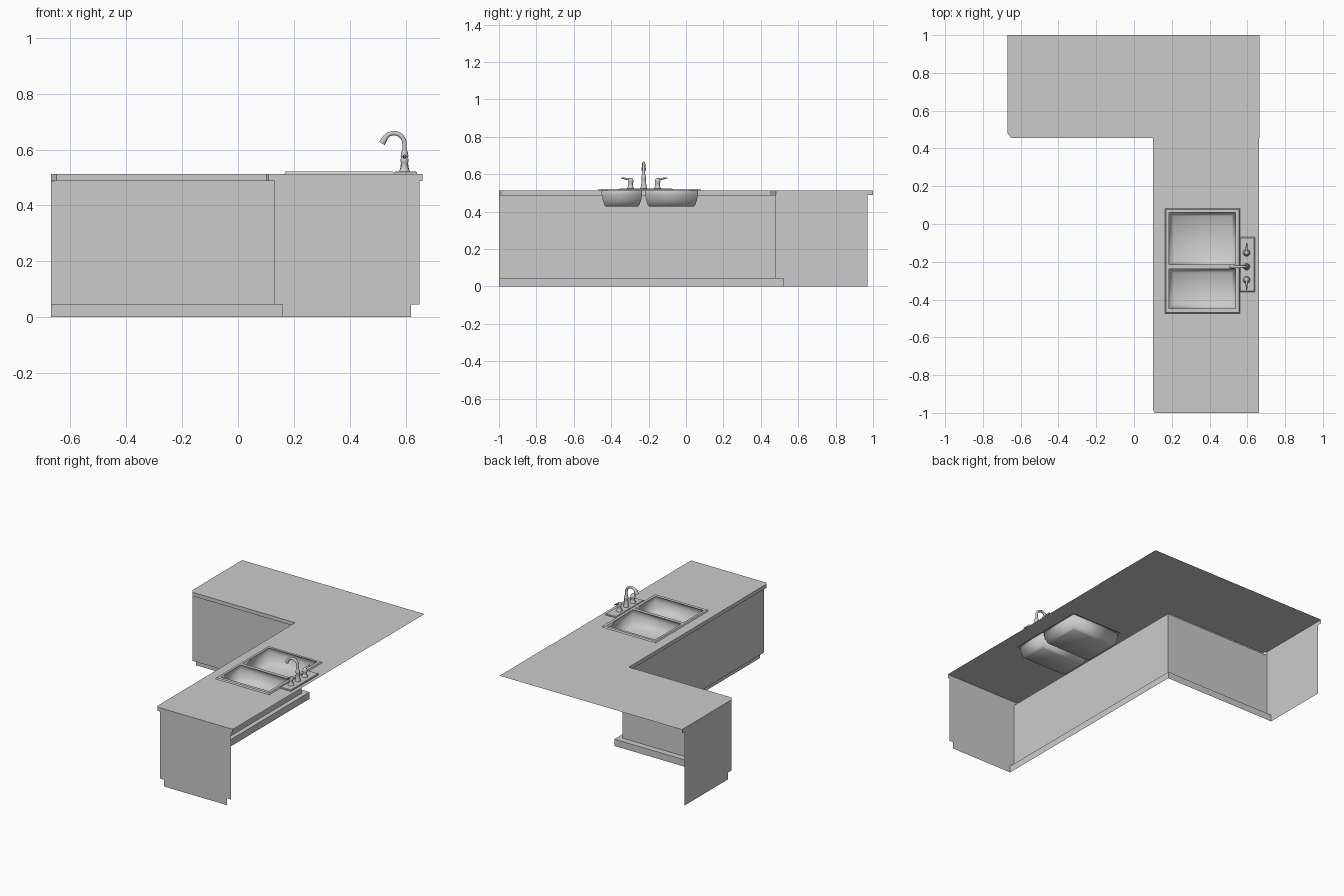
import bpy, bmesh, math
from mathutils import Vector

if "Cube" in bpy.data.objects:
    bpy.data.objects.remove(bpy.data.objects["Cube"])

TOP, LIP, KICK = 0.513, 0.488, 0.045


def finish(name, bm, smooth=None):
    bmesh.ops.remove_doubles(bm, verts=bm.verts, dist=1e-5)
    me = bpy.data.meshes.new(name)
    bm.to_mesh(me)
    bm.free()
    ob = bpy.data.objects.new(name, me)
    bpy.context.collection.objects.link(ob)
    if smooth:
        bpy.ops.object.select_all(action='DESELECT')
        ob.select_set(True)
        bpy.context.view_layer.objects.active = ob
        bpy.ops.object.shade_smooth_by_angle(angle=math.radians(smooth))
    return ob


def face(bm, pts):
    return bm.faces.new([bm.verts.new(p) for p in pts])


def strip(bm, path, z0, z1):
    # vertical wall along a plan path
    for a, b in zip(path, path[1:]):
        face(bm, [(*a, z0), (*b, z0), (*b, z1), (*a, z1)])


def ledge(bm, outer, inner, z):
    # horizontal band between two plan paths, facing down
    for a, b, c, d in zip(outer, outer[1:], inner[1:], inner):
        face(bm, [(*d, z), (*c, z), (*b, z), (*a, z)])


def frame(bm, o, h, z):
    # flat rectangle o with rectangular hole h (x0, x1, y0, y1)
    for x0, x1, y0, y1 in ((o[0], h[0], o[2], o[3]), (h[1], o[1], o[2], o[3]),
                           (h[0], h[1], o[2], h[2]), (h[0], h[1], h[3], o[3])):
        face(bm, [(x0, y0, z), (x1, y0, z), (x1, y1, z), (x0, y1, z)])


def rings(bm, loops, cap=True):
    # skin successive closed loops of points
    vs = [[bm.verts.new(p) for p in lp] for lp in loops]
    n = len(vs[0])
    for a, b in zip(vs, vs[1:]):
        for i in range(n):
            j = (i + 1) % n
            bm.faces.new([a[i], a[j], b[j], b[i]])
    if cap:
        bm.faces.new(vs[-1])


def rect(r, inset, z):
    x0, x1, y0, y1 = r[0] + inset, r[1] - inset, r[2] + inset, r[3] - inset
    return [(x0, y0, z), (x1, y0, z), (x1, y1, z), (x0, y1, z)]


# countertop: top sheet with sink opening, lip on the room-side edges
front = [(-0.67, 1), (-0.67, 0.48), (-0.65, 0.455), (0.10, 0.455),
         (0.10, -0.985), (0.11, -1), (0.66, -1)]
bm = bmesh.new()
face(bm, [(x, y, TOP) for x, y in front[:4] + [(0.665, 0.455), (0.665, 1)]])
frame(bm, (0.10, 0.663, -0.985, 0.455), (0.175, 0.55, -0.465, 0.075), TOP)
face(bm, [(0.11, -1, TOP), (0.66, -1, TOP), (0.663, -0.985, TOP), (0.10, -0.985, TOP)])
strip(bm, front, LIP, TOP)
under = [(-0.67, 0.48), (-0.65, 0.455), (0.10, 0.455), (0.10, -0.985), (0.11, -1)]
inner = [(-0.67, 0.48), (-0.65, 0.48), (0.13, 0.48), (0.13, -0.985), (0.13, -1)]
ledge(bm, under, inner, LIP)
finish("countertop", bm)

# cabinet fronts with recessed toe kick
panel = [(-0.67, 0.48), (0.13, 0.48), (0.13, -1)]
kick = [(-0.67, 0.52), (0.16, 0.52), (0.16, -1)]
bm = bmesh.new()
strip(bm, panel, KICK, LIP)
ledge(bm, panel, kick, KICK)
strip(bm, kick, 0, KICK)
finish("cabinet_fronts", bm)

# end panels, notched at the toe kick
bm = bmesh.new()
face(bm, [(x, -1, z) for x, z in ((0.13, LIP), (0.13, KICK), (0.16, KICK), (0.16, 0),
                                  (0.62, 0), (0.62, KICK), (0.65, KICK), (0.65, LIP))])
finish("right_end_panel", bm)
bm = bmesh.new()
face(bm, [(-0.67, y, z) for y, z in ((0.48, LIP), (0.97, LIP), (0.97, 0),
                                     (0.52, 0), (0.52, KICK), (0.48, KICK))])
finish("left_end_panel", bm)

# sink rim
RZ = 0.521
bowls = {"large_bowl": (0.185, 0.537, -0.215, 0.06),
         "small_bowl": (0.185, 0.537, -0.447, -0.238)}
outer = (0.165, 0.56, -0.473, 0.082)
bm = bmesh.new()
rings(bm, [rect(outer, 0, TOP), rect(outer, 0.005, RZ)], cap=False)
x0, x1, y0, y1 = 0.17, 0.555, -0.468, 0.077
frame(bm, (x0, x1, -0.2265, y1), bowls["large_bowl"], RZ)
frame(bm, (x0, x1, y0, -0.2265), bowls["small_bowl"], RZ)
finish("sink_rim", bm)

# sink bowls
for name, r in bowls.items():
    bm = bmesh.new()
    rings(bm, [rect(r, i, z) for i, z in ((0, RZ), (-0.004, 0.512), (-0.004, 0.49),
                                          (0.002, 0.46), (0.011, 0.435), (0.02, 0.426))])
    bmesh.ops.reverse_faces(bm, faces=bm.faces)
    finish(name, bm, 100)

# faucet deck plate
bm = bmesh.new()
plate = (0.56, 0.64, -0.36, -0.07)
rings(bm, [rect(plate, 0, TOP), rect(plate, 0, 0.519), rect(plate, 0.004, 0.522)])
finish("faucet_plate", bm)

FX, FY, SEG = 0.596, -0.226, 20


def tube(name, path, radii):
    # round tube with varying radius along a path
    pts = [Vector(p) for p in path]
    loops = []
    side = None
    for i, p in enumerate(pts):
        t = (pts[min(i + 1, len(pts) - 1)] - pts[max(i - 1, 0)]).normalized()
        if side is None:
            side = t.orthogonal().normalized()
        side = (side - t * side.dot(t)).normalized()
        up = t.cross(side)
        loops.append([p + radii[i] * (math.cos(a) * side + math.sin(a) * up)
                      for a in (2 * math.pi * k / SEG for k in range(SEG))])
    bm = bmesh.new()
    rings(bm, loops)
    return finish(name, bm, 40)


def lathe(name, x, y, prof):
    return tube(name, [(x, y, z) for r, z in prof], [r for r, z in prof])


# faucet body and gooseneck spout
lathe("faucet_body", FX, FY, [(0.018, 0.52), (0.018, 0.527), (0.015, 0.535), (0.012, 0.56),
                              (0.012, 0.572), (0.014, 0.577), (0.012, 0.59), (0.008, 0.598)])
arc = [(FX, FY, 0.575), (FX, FY, 0.60)]
for k in range(15):
    a = math.radians(k * 150 / 14)
    arc.append((FX - 0.038 + 0.038 * math.cos(a), FY, 0.62 + 0.039 * math.sin(a)))
arc += [(0.521, FY, 0.632), (0.515, FY, 0.622)]
tube("spout", arc, [0.008] * 14 + [0.0085, 0.009, 0.01, 0.011, 0.0115])

# hot and cold handles with outward levers
for side, y in ((1, -0.152), (-1, -0.296)):
    tag = "left" if side > 0 else "right"
    lathe(tag + "_handle", FX, y, [(0.019, 0.52), (0.019, 0.526), (0.014, 0.532), (0.012, 0.55),
                                   (0.015, 0.556), (0.015, 0.566), (0.011, 0.574), (0.004, 0.579)])
    tube(tag + "_lever", [(FX, y - side * 0.006, 0.571), (FX, y + side * 0.012, 0.573),
                          (FX, y + side * 0.035, 0.577), (FX, y + side * 0.052, 0.58)],
         [0.006, 0.006, 0.0045, 0.003])
